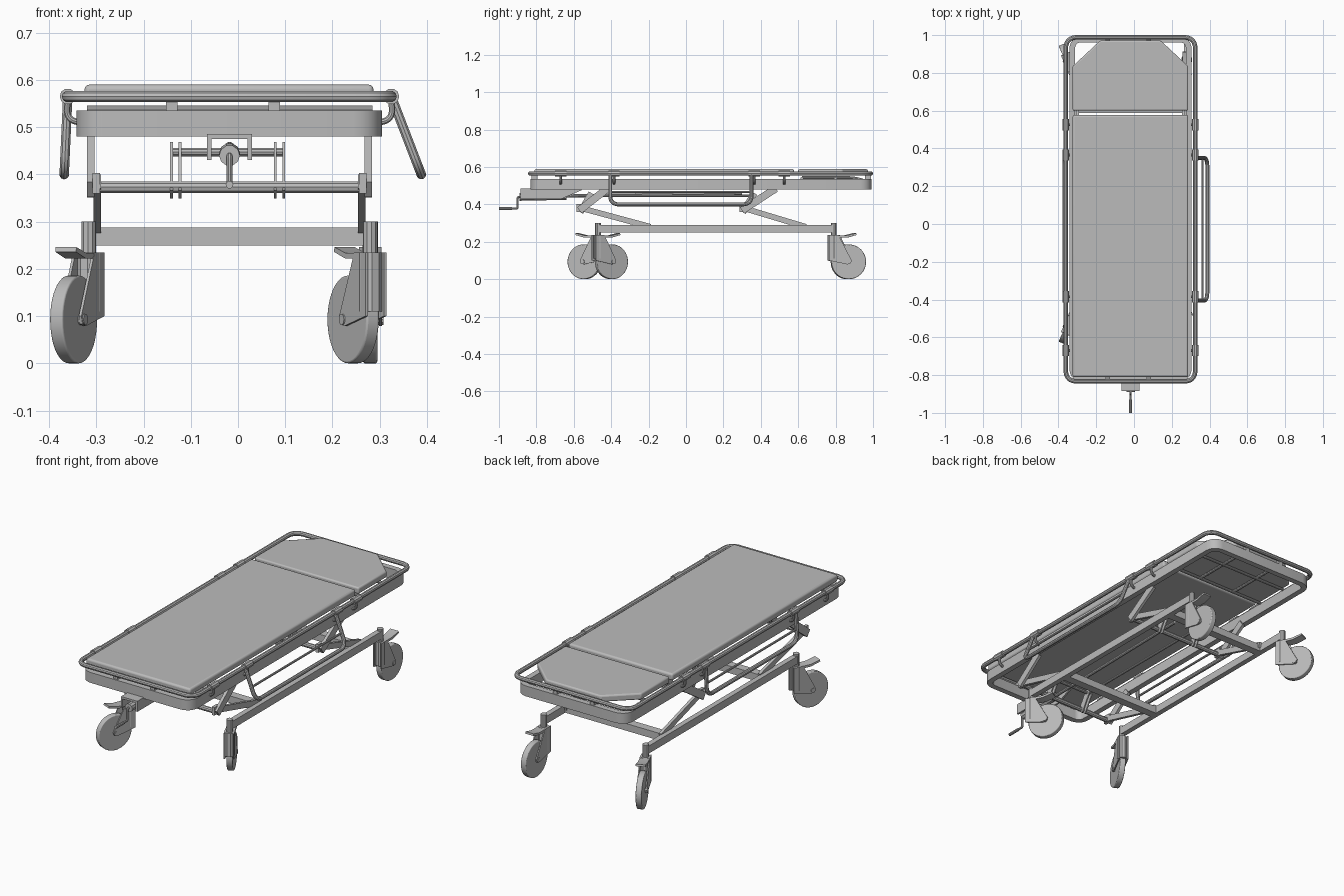
import bpy, bmesh
from math import sin, cos, pi, radians
from mathutils import Vector, Matrix

if "Cube" in bpy.data.objects:
    bpy.data.objects.remove(bpy.data.objects["Cube"])

grey = bpy.data.materials.new("plain grey")
grey.use_nodes = True
grey.diffuse_color = (0.5, 0.5, 0.5, 1)
grey.node_tree.nodes["Principled BSDF"].inputs["Base Color"].default_value = (0.5, 0.5, 0.5, 1)
MID = -0.018          # centre line of the bed
parts = []


def finish(name, bm, bevel=0):
    bmesh.ops.recalc_face_normals(bm, faces=bm.faces)
    mesh = bpy.data.meshes.new(name)
    bm.to_mesh(mesh)
    bm.free()
    mesh.materials.append(grey)
    ob = bpy.data.objects.new(name, mesh)
    bpy.context.collection.objects.link(ob)
    if bevel:
        mod = ob.modifiers.new("soft edge", 'BEVEL')
        mod.width, mod.segments, mod.limit_method = bevel, 3, 'ANGLE'
    parts.append(ob)
    return ob


def prism(name, outline, lo, hi, axis='x', bevel=0):
    """Extrude an outline along x (outline in y,z) or along z (outline in x,y)."""
    bm = bmesh.new()
    place = (lambda p, d: (d, p[0], p[1])) if axis == 'x' else (lambda p, d: (p[0], p[1], d))
    a, b = ([bm.verts.new(place(p, d)) for p in outline] for d in (lo, hi))
    bm.faces.new(a)
    bm.faces.new(b)
    for i in range(len(a)):
        j = (i + 1) % len(a)
        bm.faces.new((a[i], a[j], b[j], b[i]))
    return finish(name, bm, bevel)


def rect(u0, u1, v0, v1):
    return [(u0, v0), (u1, v0), (u1, v1), (u0, v1)]


def box(name, x0, x1, y0, y1, z0, z1, bevel=0):
    return prism(name, rect(x0, x1, y0, y1), z0, z1, 'z', bevel)


def arm(name, x, width, start, end, depth):
    """Flat bar leaning in the y-z plane."""
    a, b = Vector(start), Vector(end)
    n = (b - a).orthogonal().normalized() * depth / 2
    return prism(name, [a + n, b + n, b - n, a - n], x - width / 2, x + width / 2)


def rounded(points, r, closed=False, steps=6):
    pts = [Vector(p) for p in points]
    out = []
    for i, p in enumerate(pts):
        if not closed and i in (0, len(pts) - 1):
            out.append(p)
            continue
        a = p + (pts[i - 1] - p).normalized() * r
        b = p + (pts[(i + 1) % len(pts)] - p).normalized() * r
        for s in range(steps + 1):
            t = s / steps
            out.append(a * (1 - t) ** 2 + p * 2 * t * (1 - t) * 0.8 + (a + b) * 0.2 * t * (1 - t) + b * t * t)
    return out


def tube(name, pts, r, closed=False):
    curve = bpy.data.curves.new(name, 'CURVE')
    curve.dimensions = '3D'
    curve.bevel_depth, curve.bevel_resolution, curve.use_fill_caps = r, 3, True
    spline = curve.splines.new('POLY')
    spline.points.add(len(pts) - 1)
    for sp, p in zip(spline.points, pts):
        sp.co = (*p, 1)
    spline.use_cyclic_u = closed
    curve.materials.append(grey)
    ob = bpy.data.objects.new(name, curve)
    bpy.context.collection.objects.link(ob)
    bpy.ops.object.select_all(action='DESELECT')
    ob.select_set(True)
    bpy.context.view_layer.objects.active = ob
    bpy.ops.object.convert(target='MESH')
    parts.append(bpy.context.view_layer.objects.active)
    return parts[-1]


def ring(name, x0, x1, y0, y1, z0, z1, wall, r):
    """Hollow rectangular frame with rounded corners."""
    bm = bmesh.new()
    loops = []
    for inset, z in ((0, z0), (0, z1), (wall, z1), (wall, z0)):
        flat = rect(x0 + inset, x1 - inset, y0 + inset, y1 - inset)
        loops.append([bm.verts.new(p) for p in rounded([(*p, z) for p in flat], r - inset, True)])
    for k in range(4):
        a, b = loops[k], loops[(k + 1) % 4]
        for i in range(len(a)):
            j = (i + 1) % len(a)
            bm.faces.new((a[i], a[j], b[j], b[i]))
    return finish(name, bm)


# Mattress and clipped headrest
box("mattress", -0.325, 0.287, -0.81, 0.577, 0.553, 0.59, 0.01)
prism("headrest", [(-0.325, 0.6), (0.287, 0.6), (0.287, 0.835), (0.14, 0.972),
                   (-0.178, 0.972), (-0.325, 0.835)], 0.553, 0.588, 'z', 0.008)

# Bed frame and surrounding rail
ring("bed_frame", -0.342, 0.305, -0.832, 0.992, 0.48, 0.535, 0.03, 0.06)
tube("perimeter_rail", rounded([(*p, 0.565) for p in rect(-0.361, 0.324, -0.833, 0.988)], 0.05, True), 0.012, True)
for x in (-0.14, 0.077):
    for y in (-0.815, 0.968):
        box("mattress_tab", x - 0.012, x + 0.012, y - 0.01, y + 0.02, 0.53, 0.56)
    tube("headrest_strut", rounded([(x, 0.62, 0.543), (x, 0.9, 0.543), (x, 0.975, 0.52)], 0.03), 0.008)
for y in (0.62, 0.8):
    tube("headrest_cross_tube", [(-0.32, y, 0.538), (0.285, y, 0.538)], 0.008)

# Parts that repeat on each side
for s in (-1, 1):
    rail_x = MID + s * 0.3425
    post_x = MID + s * 0.298
    for y in (-0.67, -0.385, 0.365, 0.525):
        tube("rail_clamp", [(rail_x, y - 0.03, 0.565), (rail_x, y + 0.03, 0.565)], 0.017)
        tube("clamp_stay", rounded([(rail_x, y, 0.565), (rail_x + s * 0.003, y, 0.515),
                                    (rail_x - s * 0.03, y, 0.51)], 0.02), 0.007)

    # Fold-down side guard, swung out on one side
    foot = Vector((0.388 if s > 0 else -0.368, 0, 0.4))
    top = Vector((rail_x, 0, 0.565))
    lo, hi = Vector((0, -0.405, 0)), Vector((0, 0.35, 0))
    tube("side_guard", rounded([top + lo, foot + lo, foot + hi, top + hi], 0.04), 0.0105)
    mid = top.lerp(foot, 0.6)
    tube("guard_middle_bar", [mid + lo, mid + hi], 0.006)

    # Base side bar and folding lift arms
    box("base_side_bar", post_x - 0.014, post_x + 0.014, -0.47, 0.79, 0.25, 0.29)
    for knee, upper, lower in ((-0.57, -0.42, -0.19), (0.3, 0.48, 0.64)):
        arm("upper_lift_arm", MID + s * 0.294, 0.016, (knee, 0.368), (upper, 0.485), 0.04)
        arm("lower_lift_arm", MID + s * 0.28, 0.016, (knee - 0.01, 0.385), (lower, 0.28), 0.03)
        box("knee_plate", MID + s * 0.282 - 0.008, MID + s * 0.282 + 0.008,
            knee - 0.015, knee + 0.025, 0.36, 0.403)

# Cross members of the lift
for y in (-0.21, 0.61):
    box("base_cross_bar", -0.305, 0.27, y - 0.022, y + 0.022, 0.25, 0.288)
for y in (-0.565, 0.305):
    tube("knee_cross_tube", [(-0.3, y, 0.373), (0.262, y, 0.373)], 0.013)
    for x in (-0.132, 0.088):
        for side in (-0.009, 0.009):
            arm("link_plate", x + side, 0.006, (y, 0.358), (y + 0.06, 0.46), 0.035)
for x in (-0.132, 0.088):
    tube("link_rod", [(x, -0.515, 0.447), (x, 0.36, 0.447)], 0.007)
tube("link_joining_tube", [(-0.14, -0.515, 0.447), (0.097, -0.515, 0.447)], 0.009)

# Crank drive under the foot end
box("drive_housing_top", -0.066, 0.03, -0.885, -0.56, 0.475, 0.486)
for x in (-0.061, 0.025):
    prism("drive_housing_side", [(-0.885, 0.43), (-0.665, 0.43), (-0.56, 0.475), (-0.56, 0.486),
                                 (-0.885, 0.486)], x - 0.005, x + 0.005)
tube("drive_cylinder", [(MID, -0.89, 0.44), (MID, -0.64, 0.445)], 0.022)
tube("drive_rod", [(MID, -0.64, 0.445), (MID, 0.3, 0.46)], 0.009)
tube("crank_handle", rounded([(MID, -0.885, 0.44), (MID, -0.9, 0.44), (MID, -0.9, 0.378),
                              (MID, -0.94, 0.378)], 0.008), 0.006)
tube("crank_grip", [(MID, -0.93, 0.378), (MID, -1.0, 0.378)], 0.008)

# Swivel casters: wheel trails along local y from the post
wheel = [(0.08 + 0.093 * cos(i * pi / 20), 0.093 + 0.093 * sin(i * pi / 20)) for i in range(40)]
fork = [(-0.026, 0.235), (0.026, 0.235), (0.096, 0.1), (0.09, 0.083), (0.072, 0.079), (-0.026, 0.1)]
pedal = [(0.02, 0.222), (0.07, 0.222), (0.122, 0.236), (0.12, 0.246), (0.07, 0.234), (0.02, 0.234)]
for x, y, turn in ((-0.316, -0.47, 156.4), (0.28, -0.47, 27), (-0.316, 0.79, 23.6), (0.28, 0.79, 0)):
    pieces = [
        prism("caster_wheel", wheel, -0.015, 0.015, 'x', 0.004),
        prism("caster_fork_left", fork, 0.019, 0.025),
        prism("caster_fork_right", fork, -0.025, -0.019),
        tube("caster_housing", [(0, 0, 0.11), (0, 0, 0.235)], 0.026),
        tube("caster_post", [(0, 0, 0.23), (0, 0, 0.3)], 0.016),
        tube("wheel_axle", [(-0.028, 0.08, 0.093), (0.028, 0.08, 0.093)], 0.012),
        prism("brake_pedal", pedal, -0.024, 0.024),
    ]
    for ob in pieces:
        ob.matrix_world = Matrix.Translation((x, y, 0)) @ Matrix.Rotation(radians(turn), 4, 'Z')

# Smooth tubes and rounded corners, keep edges sharp
bpy.ops.object.select_all(action='DESELECT')
for ob in parts:
    ob.select_set(True)
bpy.context.view_layer.objects.active = parts[0]
bpy.ops.object.shade_smooth_by_angle(angle=radians(35))
